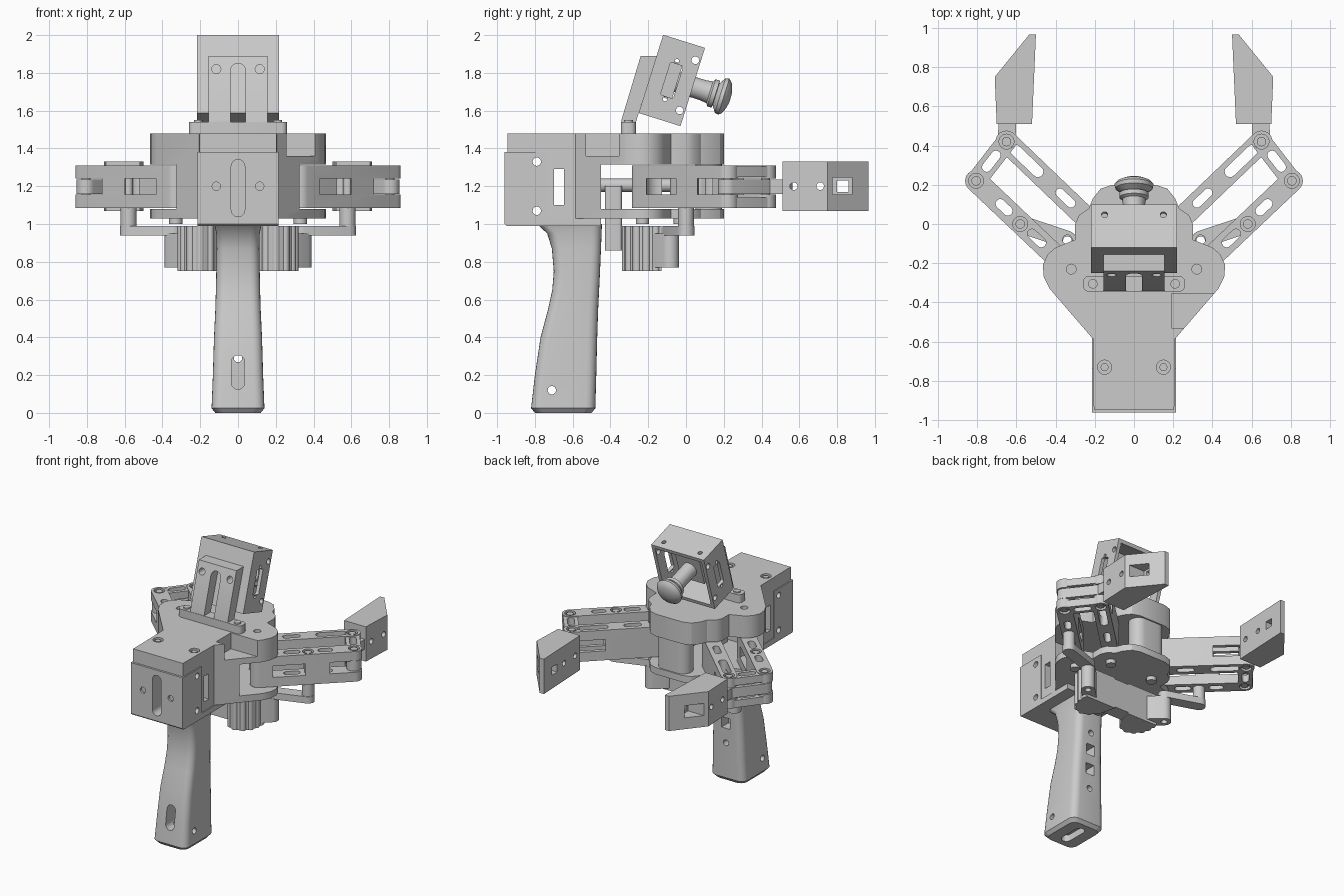
import bpy, bmesh
from math import sin, cos, pi, atan2, radians
from mathutils import Matrix, Vector

if "Cube" in bpy.data.objects:
    bpy.data.objects.remove(bpy.data.objects["Cube"])


def loft(name, rings):
    """Skin a list of closed rings and cap both ends."""
    bm = bmesh.new()
    rows = [[bm.verts.new(p) for p in r] for r in rings]
    n = len(rows[0])
    for a, b in zip(rows, rows[1:]):
        for i in range(n):
            bm.faces.new((a[i], a[(i + 1) % n], b[(i + 1) % n], b[i]))
    bm.faces.new(rows[0])
    bm.faces.new(rows[-1])
    bmesh.ops.recalc_face_normals(bm, faces=bm.faces)
    me = bpy.data.meshes.new(name)
    bm.to_mesh(me)
    bm.free()
    ob = bpy.data.objects.new(name, me)
    bpy.context.collection.objects.link(ob)
    return ob


def prism(name, pts, lo, hi, axis='z'):
    """Extrude a 2D outline; x takes (y,z) points, y takes (x,z), z takes (x,y)."""
    put = {'z': lambda u, v, w: (u, v, w), 'x': lambda u, v, w: (w, u, v),
           'y': lambda u, v, w: (u, w, v)}[axis]
    return loft(name, [[put(u, v, w) for u, v in pts] for w in (lo, hi)])


def rrect(u0, u1, v0, v1, r=0.0, n=5):
    if r == 0:
        return [(u0, v0), (u1, v0), (u1, v1), (u0, v1)]
    out = []
    for k, (u, v) in enumerate([(u1 - r, v1 - r), (u0 + r, v1 - r), (u0 + r, v0 + r), (u1 - r, v0 + r)]):
        out += [(u + r * cos((k + i / n) * pi / 2), v + r * sin((k + i / n) * pi / 2)) for i in range(n + 1)]
    return out


def circle(u, v, r, n=24):
    return [(u + r * cos(2 * pi * i / n), v + r * sin(2 * pi * i / n)) for i in range(n)]


def stadium(a, b, r, n=12):
    t = atan2(b[1] - a[1], b[0] - a[0])
    out = []
    for c, s in ((b, t - pi / 2), (a, t + pi / 2)):
        out += [(c[0] + r * cos(s + pi * i / n), c[1] + r * sin(s + pi * i / n)) for i in range(n + 1)]
    return out


def cut(ob, *cutters):
    for c in cutters:
        m = ob.modifiers.new('cut', 'BOOLEAN')
        m.operation, m.solver, m.object = 'DIFFERENCE', 'EXACT', c
        bpy.context.view_layer.objects.active = ob
        bpy.ops.object.modifier_apply(modifier=m.name)
        bpy.data.objects.remove(c)


def box(name, x0, x1, y0, y1, z0, z1, r=0.0):
    return prism(name, rrect(x0, x1, y0, y1, r), z0, z1)


def hole(u, v, r, lo, hi, axis='z'):
    return prism('cutter', circle(u, v, r), lo, hi, axis)


def lerp(a, b, t):
    return (a[0] + (b[0] - a[0]) * t, a[1] + (b[1] - a[1]) * t)


# Pistol grip
sections = [(0, -.80, -.50, .12), (.025, -.82, -.48, .14), (.2, -.80, -.475, .133), (.4, -.77, -.47, .127),
            (.55, -.73, -.465, .12), (.65, -.708, -.46, .117), (.75, -.70, -.455, .115), (.87, -.71, -.45, .113),
            (.95, -.735, -.447, .115), (1.0, -.79, -.445, .125)]
grip = loft('grip', [[(x, y, z) for x, y in rrect(-w, w, b, f, .05)] for z, b, f, w in sections])
cut(grip, hole(-.71, .12, .022, -.3, .3, 'x'),
    prism('cutter', stadium((0, .16), (0, .27), .035), -.9, -.6, 'y'),
    prism('cutter', stadium((0, -.72), (0, -.58), .035), -.1, .05),
    hole(0, .29, .022, -.7, -.3, 'y'), hole(0, .72, .022, -.6, -.3, 'y'),
    *[prism('cutter', rrect(-.035, .035, z, z + .08), -.55, -.3, 'y') for z in (.4, .55)])

# Main body with an open cavity for the arms
half = [(.11, .2), (.17, .18), (.21, .13), (.23, .08), (.28, .045), (.3, 0), (.3, -.08), (.4, -.12), (.44, -.155),
        (.465, -.21), (.46, -.27), (.43, -.33), (.21, -.585), (.205, -.945)]
body = prism('body', half + [(-x, y) for x, y in reversed(half)], 1.03, 1.48)
cut(body, box('cutter', -.7, .7, -.45, .4, 1.08, 1.315),
    box('cutter', .19, .5, -.53, -.355, 1.36, 1.6),
    box('cutter', -.5, .5, -.7, -.645, 1.1, 1.29))
for s in (1, -1):
    cut(body, hole(s * .15, -.73, .036, 1.44, 1.6), hole(s * .32, -.23, .025, 1.4, 1.6))
    prism('body_screw', circle(s * .15, -.73, .02), 1.43, 1.475)
    prism('lower_bolt', circle(s * .33, -.23, .035), 1.0, 1.04)
    prism('lower_bolt', circle(s * .18, -.03, .035), 1.0, 1.04)
prism('front_core', stadium((-.06, .12), (.06, .12), .07), 1.07, 1.32)
prism('slide_rod', circle(0, 1.205, .035), -.5, .15, 'y')

# Rear clamp joining body and grip
clamp = prism('rear_clamp', [(-.96, 1.0), (-.95, .99), (-.45, .99), (-.45, 1.03), (-.735, 1.03),
                             (-.735, 1.38), (-.96, 1.38)], -.215, .215, 'x')
cut(clamp, prism('cutter', stadium((0, 1.075), (0, 1.305), .036), -1.1, -.86, 'y'))
for x in (-.115, .115):
    cut(clamp, hole(x, 1.2, .022, -1.1, -.88, 'y'))
for z in (1.07, 1.33):
    cut(clamp, hole(-.79, z, .022, -.4, .4, 'x'))
    cut(body, hole(-.79, z, .022, -.4, .4, 'x'))
cut(body, prism('cutter', stadium((0, 1.075), (0, 1.305), .036), -1.1, -.86, 'y'))

# Camera bracket
base = box('camera_bracket_base', -.26, .26, -.345, -.265, 1.48, 1.54, .03)
plate = prism('camera_bracket', [(-.345, 1.48), (-.265, 1.48), (-.265, 1.54), (-.25, 1.59), (-.155, 1.89),
                                 (-.24, 1.89), (-.342, 1.55)], -.155, .155, 'x')
cut(plate, prism('cutter', stadium((0, 1.54), (0, 1.81), .04), -.5, 0, 'y'))
for s in (1, -1):
    cut(plate, hole(s * .115, 1.82, .024, -.5, 0, 'y'))
    prism('bracket_screw', circle(s * .21, -.305, .024), 1.53, 1.55)

# Tilted camera housing and lens, built upright then rotated
housing = box('camera_housing', -.218, .218, -.116, .116, -.217, .217)
cut(housing, box('cutter', -.192, .192, -.085, .3, -.19, .19),
    prism('cutter', rrect(-.035, .035, -.09, .09, .01), -.4, .4, 'x'))
for y, z, r in ((.087, .139, .02), (.087, -.139, .02), (-.005, .105, .012), (-.005, -.105, .012)):
    cut(housing, hole(y, z, r, -.4, .4, 'x'))
for x in (-.15, .15):
    cut(housing, hole(x, .06, .016, .15, .3))
module = box('camera_module', -.1, .1, -.09, .03, -.1, .1)
profile = [(0, .055), (.17, .055), (.21, .06), (.22, .075), (.243, .075), (.245, .06), (.268, .095), (.288, .1),
           (.305, .085), (.318, .055), (.325, .02)]
lens = loft('camera_lens', [[(x, t, z) for x, z in circle(0, 0, r, 32)] for t, r in profile])
tilt = Matrix.Translation((0, -.075, 1.76)) @ Matrix.Rotation(radians(-17.4), 4, 'X')
for ob in (housing, module, lens):
    ob.data.transform(tilt)


def link(name, a, b, slots, forks):
    """Arm bar with vertical slots, forked ends and countersunk pivots."""
    ob = prism(name, stadium(a, b, .056), 1.085, 1.31)
    for t0, t1, r in slots:
        cut(ob, prism('cutter', stadium(lerp(a, b, t0), lerp(a, b, t1), r), 1, 1.4))
    for t0, t1 in forks:
        cut(ob, prism('cutter', stadium(lerp(a, b, t0), lerp(a, b, t1), .07), 1.155, 1.24))
    return ob


def pivot(ob, p):
    cut(ob, hole(*p, .038, 1.29, 1.4), hole(*p, .038, 1.0, 1.105))
    prism('pivot_pin', circle(*p, .024), 1.09, 1.306)


# Parallel-link arms, fingers and trigger links on both sides
for s in (1, -1):
    def P(x, y):
        return (s * x, y)
    in_a, in_b, out_a, out_b, mid = P(.18, -.03), P(.65, .42), P(.33, -.23), P(.805, .22), P(.58, 0)
    inner = link('inner_arm', in_a, in_b, [(.66, .9, .028), (.3, .42, .022)], [(.72, 1.2)])
    outer = link('outer_arm', out_a, out_b, [(.66, .74, .024), (.3, .4, .024)], [(.8, 1.2), (.2, .42)])
    pivot(inner, in_b)
    pivot(outer, out_b)
    pivot(outer, mid)
    for k in (1.085, 1.25):
        strap = prism('wrist_link', stadium(in_b, out_b, .05), k, k + .055)
        cut(strap, prism('cutter', stadium(lerp(in_b, out_b, .35), lerp(in_b, out_b, .65), .024), 1, 1.4),
            hole(*in_b, .04, 1, 1.4), hole(*out_b, .04, 1, 1.4))
    core = prism('wrist_core', stadium(in_b, out_b, .05), 1.16, 1.235)
    cut(core, prism('cutter', stadium(lerp(in_b, out_b, .35), lerp(in_b, out_b, .65), .024), 1, 1.4))

    prism('finger_neck', stadium(in_b, P(.645, .52), .045), 1.16, 1.235)
    finger = prism('finger', [P(.52, .51), P(.7, .51), P(.71, .75), P(.535, .965), P(.5, .965)], 1.07, 1.33)
    cut(finger, prism('cutter', rrect(.775, .88, 1.155, 1.245), min(s * .56, s * .9), max(s * .56, s * .9), 'x'),
        prism('cutter', rrect(.8, .86, 1.17, 1.23), min(s * .4, s * .7), max(s * .4, s * .7), 'x'))
    for y in (.57, .71):
        cut(finger, hole(y, 1.2, .02, -1, 1, 'x'))

    # Push link from trigger to outer arm
    prism('push_pin', circle(*mid, .042), .95, 1.1)
    push = prism('push_link', stadium(P(.34, -.08), mid, .045), .94, .99)
    cut(push, hole(s * .34, -.08, .024, .9, 1.1))
    ear = prism('trigger_ear', stadium(P(.27, -.15), P(.34, -.085), .048), .77, .95)
    cut(ear, hole(s * .34, -.085, .022, .7, 1.0))
    for x, y in ((.15, -.3), (.2, -.318), (.25, -.3), (.285, -.26), (.298, -.21), (.298, -.16)):
        prism('trigger_ridge', circle(s * x, y, .022, 12), .75, .99)

# Trigger grip
th = [(.06, -.13), (.31, -.13), (.312, -.22), (.285, -.28), (.24, -.32), (.19, -.335), (.14, -.31), (.09, -.25)]
for s in (1, -1):
    prism('trigger_pad', [(s * x, y) for x, y in th], .75, .99)
box('trigger_bridge', -.1, .1, -.24, -.13, .76, .98)
box('slide_post', -.05, .05, -.43, -.34, .86, 1.2, .015)
box('slide_bar', -.04, .04, -.38, -.15, .87, .97)

bpy.ops.object.select_all(action='SELECT')
bpy.context.view_layer.objects.active = body
bpy.ops.object.shade_smooth_by_angle(angle=radians(32))
